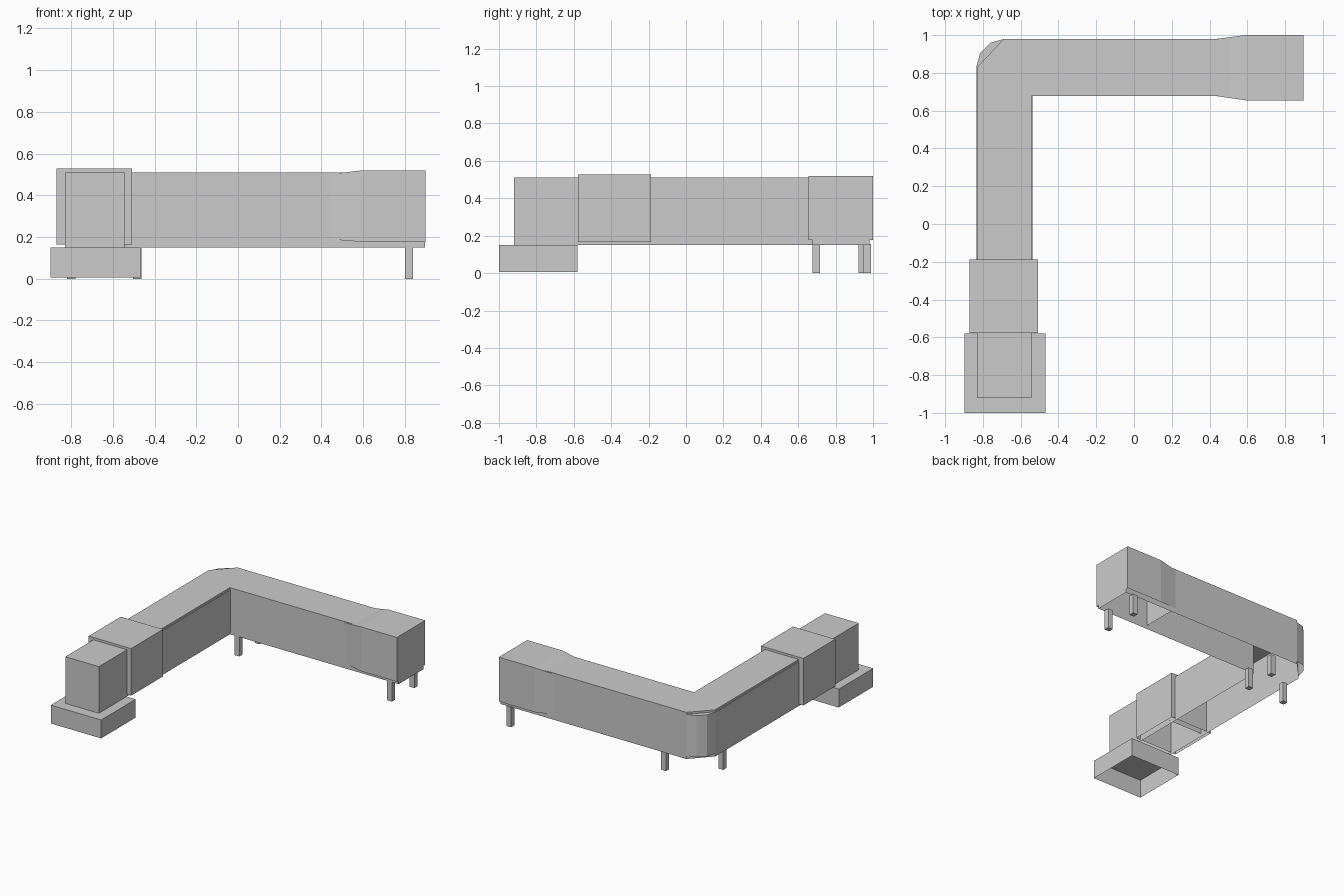
import bpy, bmesh

if "Cube" in bpy.data.objects:
    bpy.data.objects.remove(bpy.data.objects["Cube"])


def finish(name, bm):
    bmesh.ops.recalc_face_normals(bm, faces=bm.faces)
    me = bpy.data.meshes.new(name)
    bm.to_mesh(me)
    bm.free()
    ob = bpy.data.objects.new(name, me)
    bpy.context.collection.objects.link(ob)
    return ob


def prism(name, outline, z0, z1, bottom=False):
    """Walls and top over a plan outline, with an optional bottom."""
    bm = bmesh.new()
    low = [bm.verts.new((x, y, z0)) for x, y in outline]
    high = [bm.verts.new((x, y, z1)) for x, y in outline]
    n = len(outline)
    for i in range(n):
        j = (i + 1) % n
        bm.faces.new((low[i], low[j], high[j], high[i]))
    bm.faces.new(high)
    if bottom:
        bm.faces.new(low[::-1])
    ob = finish(name, bm)
    # Open shells: counter-clockwise outlines must face outwards
    wall = ob.data.polygons[0]
    dx, dy = outline[1][0] - outline[0][0], outline[1][1] - outline[0][1]
    if wall.normal.x * dy - wall.normal.y * dx < 0:
        ob.data.flip_normals()
    return ob


def box(name, x0, x1, y0, y1, z0, z1, bottom=False):
    return prism(name, [(x0, y0), (x1, y0), (x1, y1), (x0, y1)], z0, z1, bottom)


def flare(name, sections):
    """Join rectangular sections (x, y0, y1, z0, z1) along x, open underneath."""
    bm = bmesh.new()
    rings = [[bm.verts.new((x, y, z)) for y, z in
              ((y0, z0), (y0, z1), (y1, z1), (y1, z0))]
             for x, y0, y1, z0, z1 in sections]
    for a, b in zip(rings, rings[1:]):
        for i in range(3):
            bm.faces.new((a[i], b[i], b[i + 1], a[i + 1]))
    bm.faces.new(rings[-1])
    ob = finish(name, bm)
    if ob.data.polygons[-1].normal.x < 0:
        ob.data.flip_normals()
    return ob


# Main L-shaped duct with a chamfered outer corner, open underneath
prism("duct_body", [(-0.83, -0.92), (-0.543, -0.92), (-0.543, 0.677), (0.897, 0.677),
                    (0.897, 0.98), (-0.69, 0.98), (-0.83, 0.83)], 0.15, 0.51)

# Slightly lower sleeve with the rounded outer corner
prism("duct_sleeve", [(-0.835, -0.25), (-0.538, -0.25), (-0.538, 0.678), (0.45, 0.678),
                      (0.45, 0.979), (-0.69, 0.979), (-0.76, 0.96), (-0.815, 0.905),
                      (-0.835, 0.83)], 0.175, 0.495)

# Flared outlet end
flare("flared_end", [(0.43, 0.678, 0.979, 0.19, 0.5),
                     (0.59, 0.655, 1.0, 0.177, 0.519),
                     (0.898, 0.655, 1.0, 0.177, 0.519)])

# Collar and hollow base at the front
box("collar", -0.87, -0.508, -0.578, -0.188, 0.165, 0.528)
box("base", -0.898, -0.468, -1.0, -0.58, 0.007, 0.149)

# Support legs
for i, (x, y) in enumerate([(0.82, 0.697), (0.82, 0.97), (-0.483, 0.697),
                            (-0.483, 0.943), (-0.8, 0.697)]):
    box(f"leg_{i + 1}", x - 0.02, x + 0.02, y - 0.02, y + 0.02, 0, 0.155, bottom=True)
